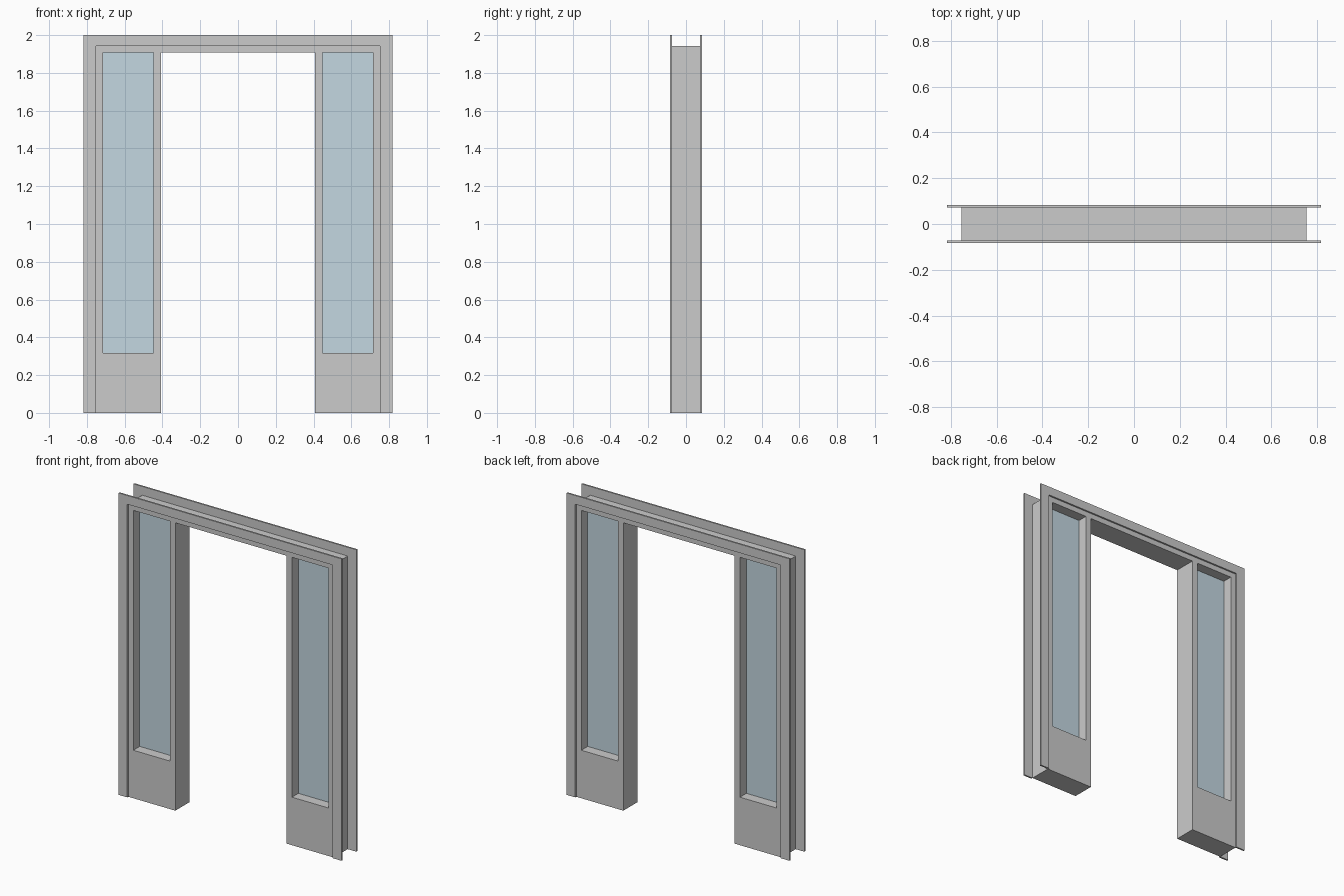
import bpy
from math import pi
from mathutils import Matrix

if "Cube" in bpy.data.objects:
    bpy.data.objects.remove(bpy.data.objects["Cube"])


def rect(x0, x1, z0, z1):
    return [(x0, z0), (x1, z0), (x1, z1), (x0, z1)]


def arch(outer, inner, top, under):
    """Upside-down U outline standing on the floor."""
    return [(-outer, 0), (-inner, 0), (-inner, under), (inner, under),
            (inner, 0), (outer, 0), (outer, top), (-outer, top)]


def plate(name, loops, y0, y1, color=None):
    """Filled front-view outline (further loops are holes) with depth y0..y1."""
    curve = bpy.data.curves.new(name + "_profile", 'CURVE')
    curve.dimensions = '2D'
    curve.fill_mode = 'BOTH'
    curve.extrude = (y1 - y0) / 2
    for pts in loops:
        spline = curve.splines.new('POLY')
        spline.points.add(len(pts) - 1)
        for p, (x, z) in zip(spline.points, pts):
            p.co = (x, z, 0, 1)
        spline.use_cyclic_u = True
    temp = bpy.data.objects.new(name + "_temp", curve)
    bpy.context.collection.objects.link(temp)
    bpy.context.view_layer.update()
    mesh = bpy.data.meshes.new_from_object(
        temp.evaluated_get(bpy.context.evaluated_depsgraph_get()))
    bpy.data.objects.remove(temp)
    mesh.transform(Matrix.Translation((0, (y0 + y1) / 2, 0)) @ Matrix.Rotation(pi / 2, 4, 'X'))
    mesh.shade_flat()
    mesh.name = name
    obj = bpy.data.objects.new(name, mesh)
    bpy.context.collection.objects.link(obj)
    mesh.materials.clear()
    if color:
        mat = bpy.data.materials.new(name + "_material")
        mat.diffuse_color = color
        mat.use_nodes = True
        mat.node_tree.nodes["Principled BSDF"].inputs["Base Color"].default_value = mat.diffuse_color
        mesh.materials.append(mat)
    return obj


# Main dimensions
OUTER, FRAME, DOOR = 0.817, 0.753, 0.408
TOP, FRAME_TOP, HEAD = 2.0, 1.942, 1.907
GLASS_IN, GLASS_OUT, SILL = 0.447, 0.716, 0.318
DEPTH, CASING = 0.073, 0.084

# Door frame with a window opening in each side panel
windows = [rect(-GLASS_OUT, -GLASS_IN, SILL, HEAD), rect(GLASS_IN, GLASS_OUT, SILL, HEAD)]
plate("door_frame", [arch(FRAME, DOOR, FRAME_TOP, HEAD)] + windows, -DEPTH, DEPTH)

# Thin casing trim on the front and back faces
trim = arch(OUTER, FRAME, TOP, FRAME_TOP)
plate("front_casing", [trim], -CASING, -DEPTH)
plate("back_casing", [trim], DEPTH, CASING)

# Sidelight glass panes
for side, window in zip(("left", "right"), windows):
    plate(side + "_glass_pane", [window], -0.006, 0.006, (0.55, 0.68, 0.75, 1))
